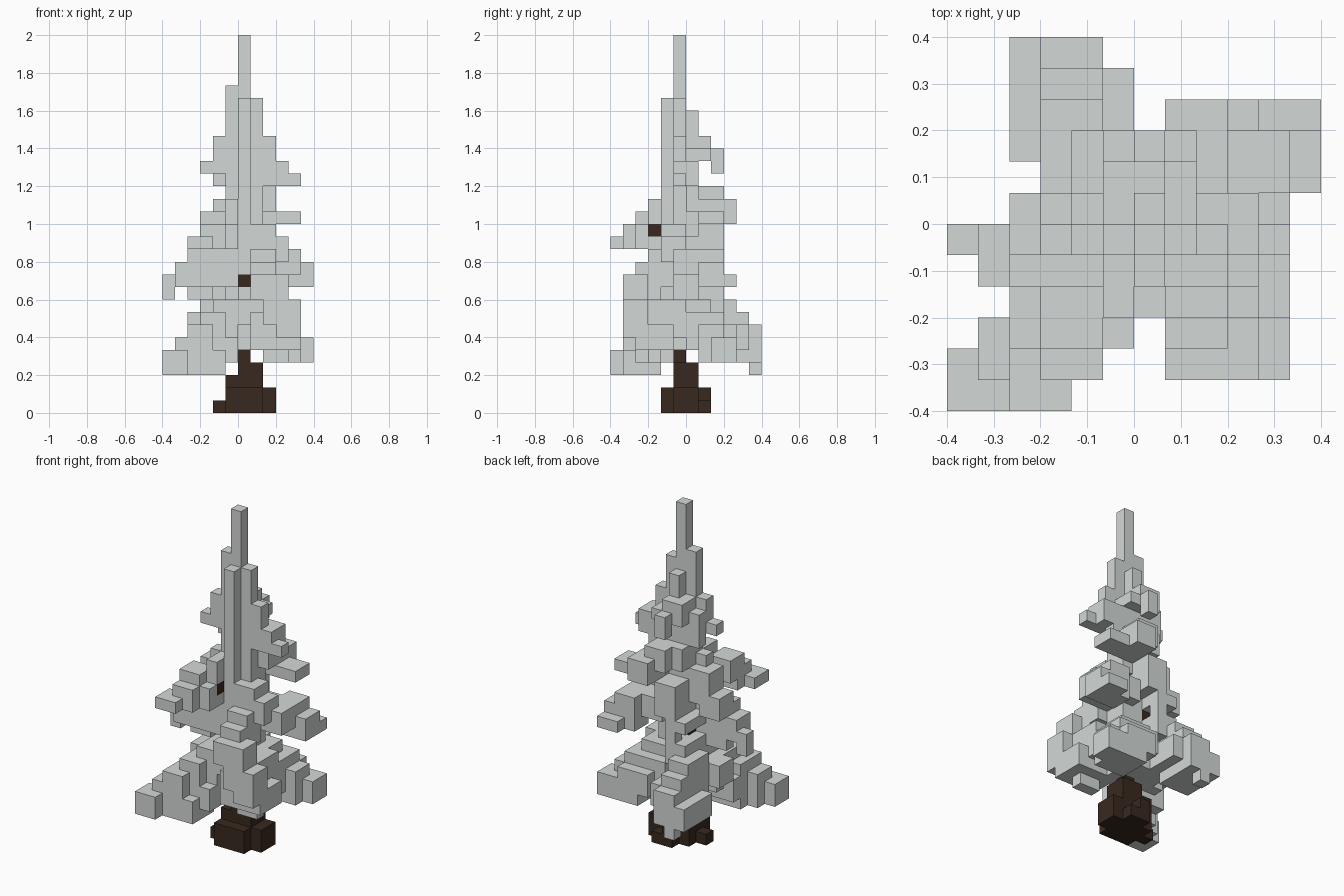
import bpy
import bmesh
from itertools import product

UNIT = 2 / 30
occupied = set()

default_cube = bpy.data.objects.get("Cube")
if default_cube:
    bpy.data.objects.remove(default_cube, do_unlink=True)


def flat_material(name, colour):
    material = bpy.data.materials.new(name)
    material.use_nodes = True
    material.diffuse_color = colour
    material.node_tree.nodes["Principled BSDF"].inputs["Base Color"].default_value = colour
    return material


def span(first, last):
    return range(first, last + 1)


def block(x_span, y_span, z_span):
    """Cells inside inclusive spans."""
    return set(product(span(*x_span), span(*y_span), span(*z_span)))


def column(x, y, bottom, top):
    return block((x, x), (y, y), (bottom, top))


def limb(waypoints, width=2, depth=2, samples=8):
    """Stepped branch whose upper surface follows the waypoints."""
    cells = set()
    for start, end in zip(waypoints, waypoints[1:]):
        for step in range(samples + 1):
            t = step / samples
            x, y, top = (round(a + (b - a) * t) for a, b in zip(start, end))
            low = -(width // 2)
            high = low + width - 1
            cells |= block((x + low, x + high), (y + low, y + high), (top - depth + 1, top))
    return cells


def build(name, cells, material):
    """Closed outer skin of a set of unit cells."""
    bm = bmesh.new()
    corners = {}

    def corner(point):
        if point not in corners:
            corners[point] = bm.verts.new([c * UNIT for c in point])
        return corners[point]

    for cell in sorted(cells):
        for axis in range(3):
            u, v = (axis + 1) % 3, (axis + 2) % 3
            for side in (0, 1):
                neighbour = list(cell)
                neighbour[axis] += 2 * side - 1
                if tuple(neighbour) in occupied:
                    continue
                ring = []
                for du, dv in ((0, 0), (1, 0), (1, 1), (0, 1)):
                    point = list(cell)
                    point[axis] += side
                    point[u] += du
                    point[v] += dv
                    ring.append(corner(tuple(point)))
                bm.faces.new(ring if side else ring[::-1])
    mesh = bpy.data.meshes.new(name)
    bm.to_mesh(mesh)
    bm.free()
    mesh.materials.append(material)
    bpy.context.collection.objects.link(bpy.data.objects.new(name, mesh))


bark = flat_material("dark_brown_bark", (0.039, 0.022, 0.014, 1))
needles = flat_material("pale_grey_needles", (0.65, 0.69, 0.68, 1))

parts = {}

# Trunk with flared roots and a few exposed bits of wood
parts["trunk"] = (
    column(0, -1, 0, 10)
    | block((0, 1), (-1, 0), (0, 3))
    | block((-1, 1), (-1, 0), (0, 2))
    | block((-1, 1), (-2, 0), (0, 1))
    | block((-1, 2), (-1, 0), (0, 1))
    | block((0, 1), (1, 1), (0, 0))
    | column(0, 1, 0, 1)
    | column(-2, -1, 0, 0)
    | column(0, -2, 10, 10)
    | column(-1, 0, 10, 10)
    | column(-1, -3, 14, 14)
)

# Cross-shaped crown rising to a thin spire
parts["crown"] = (
    column(0, -1, 11, 29)
    | column(-1, -1, 5, 25)
    | column(0, -2, 5, 24)
    | column(1, -1, 5, 24)
    | column(0, 0, 5, 23)
    | column(-1, 0, 14, 21)
    | column(1, 0, 14, 20)
    | block((-2, 1), (-2, 1), (5, 8))
    | block((-1, 1), (-2, 0), (11, 12))
    | block((0, 1), (-1, 0), (9, 10))
)

# Lowest ring of drooping boughs
parts["low_front_right_bough"] = (
    limb([(-1, -2, 8), (-2, -3, 6), (-4, -4, 5), (-5, -5, 4)])
    | limb([(-2, -2, 6), (-3, -4, 4)], width=3)
    | block((-4, -3), (-1, 0), (6, 7))
)
parts["low_front_left_bough"] = (
    limb([(2, -1, 12), (2, -3, 11), (3, -4, 9), (4, -4, 7)])
    | limb([(1, -2, 8), (3, -3, 6)], width=3)
    | block((2, 3), (-3, -3), (4, 5))
)
parts["low_back_left_bough"] = (
    limb([(1, 0, 9), (2, 1, 8), (4, 2, 6), (5, 3, 5)])
    | limb([(1, 1, 7), (3, 2, 5)], width=3)
)
parts["low_back_right_bough"] = (
    limb([(-1, 1, 9), (-2, 3, 8)])
    | limb([(-2, 4, 7), (-2, 5, 6)])
    | limb([(-2, 2, 6), (-3, 4, 5)], width=3)
    | column(-3, 5, 3, 4)
)

# Middle ring
parts["middle_right_bough"] = (
    limb([(-1, -1, 12), (-3, -1, 12)])
    | block((-5, -4), (-2, -1), (10, 11))
    | column(-6, -1, 9, 10)
    | block((-3, -1), (-2, -1), (10, 10))
    | block((-4, -3), (-1, -1), (9, 9))
)
parts["middle_left_bough"] = (
    limb([(1, 0, 12), (3, 1, 12), (5, 2, 11)])
    | block((4, 5), (3, 3), (10, 10))
)
parts["middle_back_bough"] = limb([(-1, 1, 11), (-1, 2, 11)], depth=1) | column(-1, 2, 10, 10)

# Upper ring
parts["upper_front_bough"] = (
    block((-1, -1), (-3, -2), (15, 16))
    | limb([(-2, -3, 15), (-2, -4, 14)])
    | limb([(-2, -4, 14), (-3, -5, 13)], depth=1)
    | block((-1, -1), (-4, -3), (13, 13))
    | column(-1, -4, 14, 14)
)
parts["upper_back_left_bough"] = (
    limb([(0, 0, 17), (1, 2, 17), (2, 2, 16)])
    | limb([(3, 2, 15), (4, 2, 15)], depth=1)
    | block((1, 2), (3, 3), (15, 16))
)
parts["upper_right_bough"] = (
    column(-2, -1, 15, 16)
    | limb([(-2, 0, 15), (-2, 0, 14), (-3, 0, 13)])
)
parts["upper_left_bough"] = limb([(1, -1, 14), (3, -1, 13), (4, 0, 12)])
parts["upper_back_bough"] = limb([(0, 1, 14), (0, 2, 13)])

# Short sprigs below the spire
parts["top_right_sprig"] = (
    limb([(-1, -1, 21), (-2, -1, 21)], width=1, depth=3)
    | column(-3, -1, 19, 19)
    | column(-2, 0, 18, 20)
)
parts["top_left_sprig"] = (
    limb([(1, -1, 21), (2, -1, 21)], width=1, depth=3)
    | block((2, 3), (-1, 0), (18, 19))
    | column(2, 0, 16, 17)
    | column(4, -1, 18, 18)
)
parts["top_back_sprig"] = (
    block((-1, 0), (1, 1), (20, 21))
    | column(1, 1, 20, 20)
    | column(0, 2, 19, 20)
)

# Give each cell to the first part that claims it, then skin the parts
owned = {}
for name, cells in parts.items():
    owned[name] = cells - occupied
    occupied |= cells

for name, cells in owned.items():
    build(name, cells, bark if name == "trunk" else needles)
